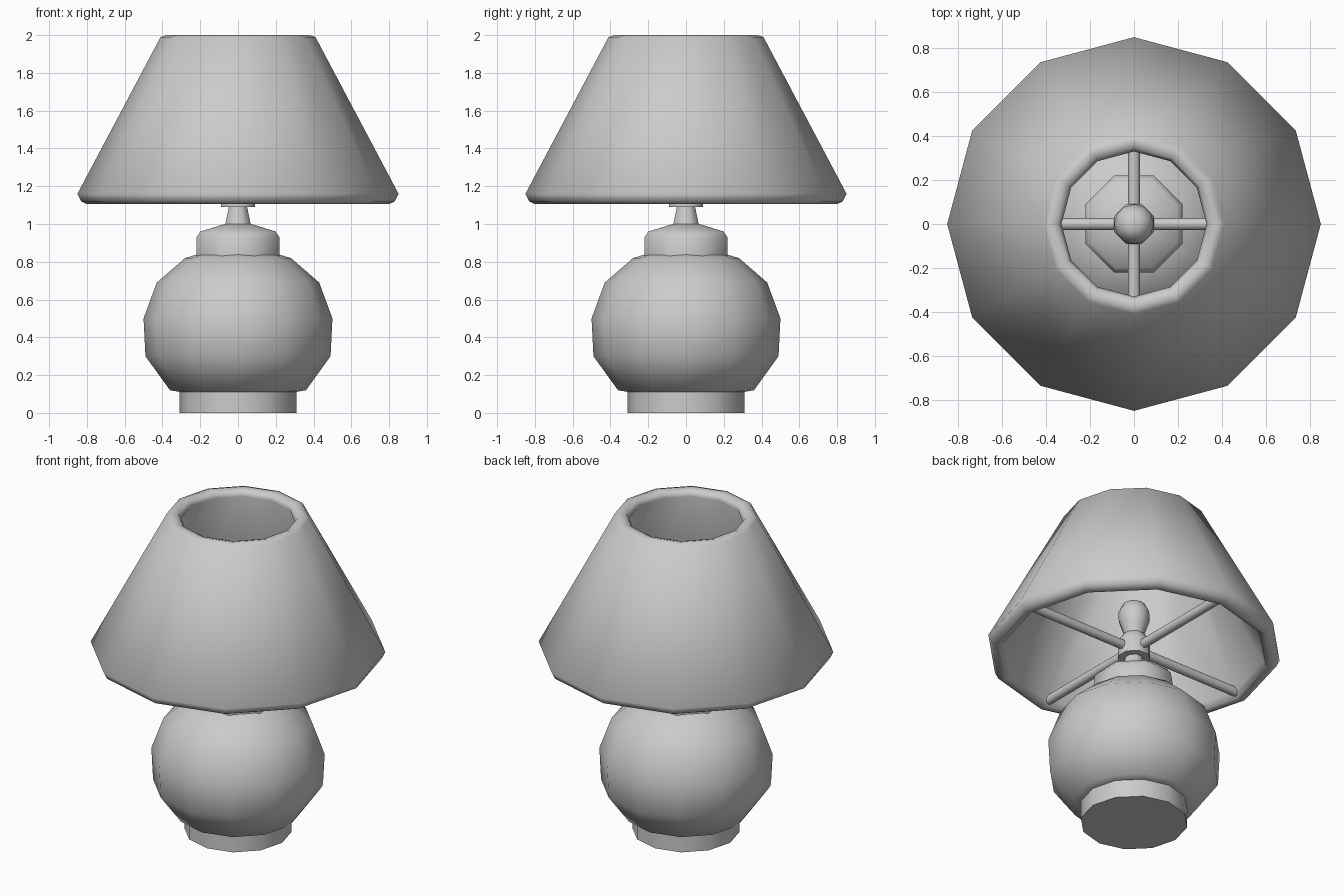
import bpy, math

if "Cube" in bpy.data.objects:
    bpy.data.objects.remove(bpy.data.objects["Cube"], do_unlink=True)

grey = bpy.data.materials.new("plain grey")
colour = (0.6, 0.6, 0.6, 1)
grey.diffuse_color = colour
grey.use_nodes = True
grey.node_tree.nodes["Principled BSDF"].inputs["Base Color"].default_value = colour


def finish(obj, angle=50):
    obj.data.materials.append(grey)
    bpy.ops.object.select_all(action="DESELECT")
    obj.select_set(True)
    bpy.context.view_layer.objects.active = obj
    bpy.ops.object.shade_smooth_by_angle(angle=math.radians(angle))


def lathe(name, profile, sides, turn=0.0, closed=False, angle=50):
    """Revolve a (radius, height) profile, listed bottom to top on the outside."""
    verts = [(r * math.cos(turn + math.tau * i / sides),
              r * math.sin(turn + math.tau * i / sides), z)
             for r, z in profile for i in range(sides)]
    rows = len(profile)
    faces = []
    for j in range(rows if closed else rows - 1):
        a, b = j * sides, (j + 1) % rows * sides
        for i in range(sides):
            k = (i + 1) % sides
            faces.append((a + i, a + k, b + k, b + i))
    if not closed:
        faces.append(tuple(reversed(range(sides))))
        faces.append(tuple(range((rows - 1) * sides, rows * sides)))
    mesh = bpy.data.meshes.new(name)
    mesh.from_pydata(verts, [], faces)
    obj = bpy.data.objects.new(name, mesh)
    bpy.context.collection.objects.link(obj)
    finish(obj, angle)
    return obj


eighth = math.pi / 8
flat = 1 / math.cos(eighth)  # widens an octagon whose flats face the axes

# Foot and round body
lathe("foot", [(0.31, 0), (0.31, 0.12)], 12)
lathe("body", [(0.30, 0.11), (0.36, 0.12), (0.49, 0.30), (0.50, 0.50),
               (0.43, 0.69), (0.28, 0.82), (0.18, 0.85)], 12, angle=60)

# Collar and stem
lathe("collar", [(r * flat, z) for r, z in
                 [(0.22, 0.83), (0.22, 0.93), (0.20, 0.96), (0.07, 1.0)]],
      8, eighth)
lathe("stem", [(0.075, 0.99), (0.05, 1.10)], 8, eighth)

# Hub, socket and bulb
lathe("hub", [(r * flat, z) for r, z in
              [(0.09, 1.09), (0.09, 1.19), (0.06, 1.24)]], 8, eighth)
lathe("bulb", [(0.055, 1.23), (0.065, 1.27), (0.09, 1.34), (0.09, 1.39),
               (0.065, 1.44), (0.03, 1.46)], 12, angle=60)

# Crossed rods that hold the shade
for name, rot in (("side_rod", (0, math.pi / 2, 0)),
                  ("depth_rod", (math.pi / 2, 0, 0))):
    bpy.ops.mesh.primitive_cylinder_add(vertices=8, radius=0.028, depth=1.54,
                                        location=(0, 0, 1.15), rotation=rot)
    rod = bpy.context.object
    rod.name = name
    finish(rod)

# Thick open shade with softened rims
lathe("shade", [(0.80, 1.105), (0.83, 1.12), (0.85, 1.16), (0.41, 1.99),
                (0.38, 2.0), (0.345, 1.99), (0.33, 1.96),
                (0.755, 1.15), (0.77, 1.11)], 12, closed=True, angle=70)
